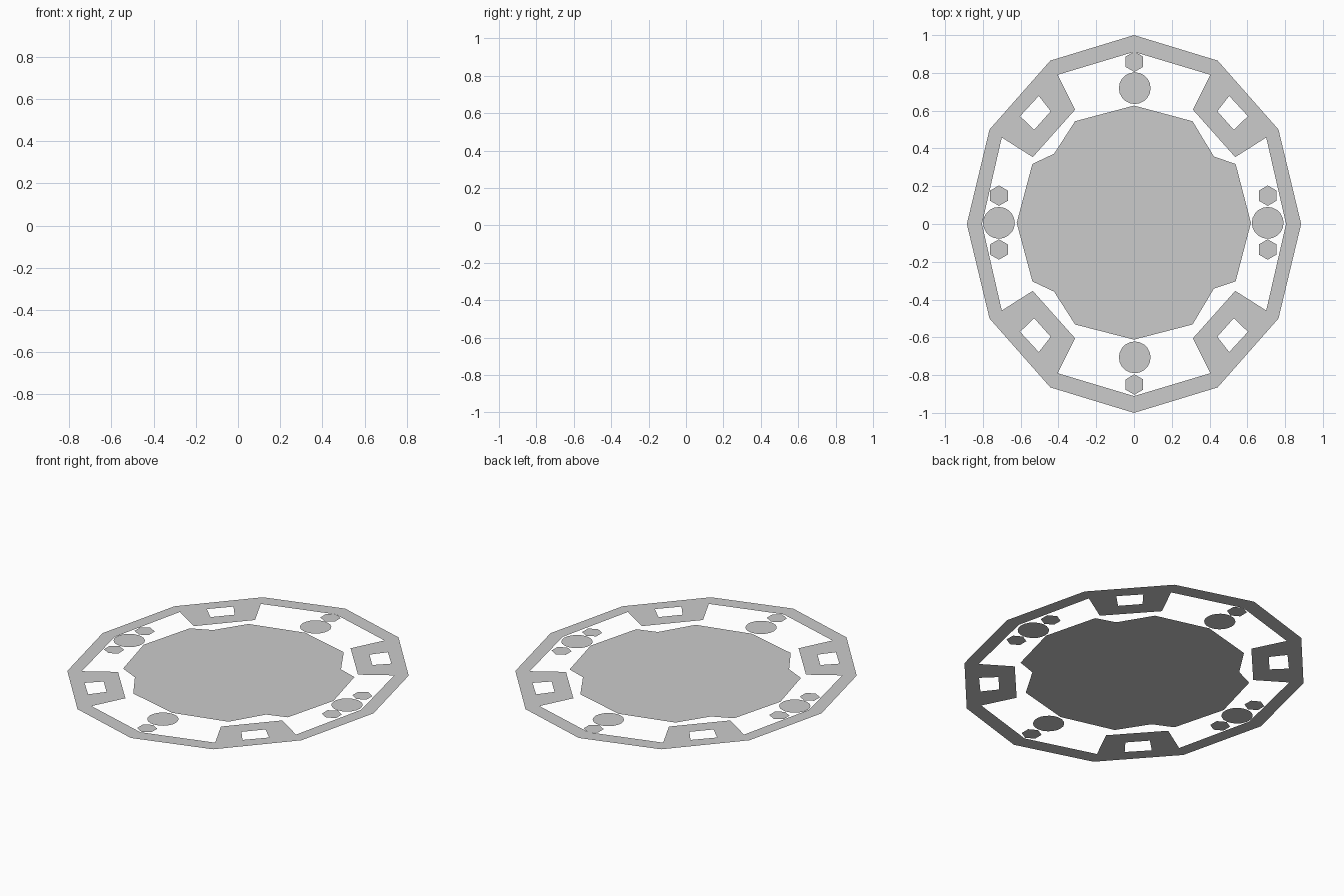
import bpy, math

if "Cube" in bpy.data.objects:
    bpy.data.objects.remove(bpy.data.objects["Cube"])


def flat_object(name, polys):
    """Flat sheet at z = 0 from 2D outlines, all facing up, shared corners merged."""
    verts, index, faces = [], {}, []
    for poly in polys:
        area = sum(a[0] * b[1] - b[0] * a[1] for a, b in zip(poly, poly[1:] + poly[:1]))
        if area < 0:
            poly = poly[::-1]
        face = []
        for x, y in poly:
            key = (round(x, 4) + 0.0, round(y, 4) + 0.0)
            if key not in index:
                index[key] = len(verts)
                verts.append((key[0], key[1], 0))
            face.append(index[key])
        faces.append(face)
    mesh = bpy.data.meshes.new(name)
    mesh.from_pydata(verts, [], faces)
    mesh.update()
    ob = bpy.data.objects.new(name, mesh)
    bpy.context.collection.objects.link(ob)
    return ob


def disc(name, x, y, r, n):
    start = math.pi / 2
    flat_object(name, [[(x + r * math.cos(start + 2 * math.pi * i / n),
                         y + r * math.sin(start + 2 * math.pi * i / n)) for i in range(n)]])


# Outer frame: one quadrant with a rectangular window in the corner tab
o0, o1, o2, o3 = (0, 1), (0.443, 0.865), (0.765, 0.5), (0.885, 0)
i0, i1, i2, i3 = (0, 0.911), (0.404, 0.79), (0.7, 0.458), (0.805, 0)
ta, tb = (0.312, 0.605), (0.536, 0.354)
h1, h2, h3, h4 = (0.504, 0.678), (0.603, 0.571), (0.529, 0.498), (0.441, 0.597)
quadrant = [[o0, o1, i1, i0], [o2, o3, i3, i2],
            [o1, o2, h2, h1], [o2, i2, tb, h3, h2],
            [tb, ta, h4, h3], [ta, i1, o1, h1, h4]]
flat_object("outer_frame", [[(x * sx, y * sy) for x, y in p]
                            for sx in (1, -1) for sy in (1, -1) for p in quadrant])

# Central floor panel with notched corners
flat_object("centre_panel", [[
    (0, 0.627), (0.31, 0.544), (0.423, 0.357), (0.538, 0.318), (0.619, 0.006),
    (0.538, -0.304), (0.423, -0.342), (0.31, -0.532), (0, -0.612),
    (-0.312, -0.532), (-0.423, -0.358), (-0.538, -0.304), (-0.621, 0.006),
    (-0.538, 0.318), (-0.423, 0.372), (-0.312, 0.544)]])

# Round pads and small hexagonal pads
for name, x, y in (("back", 0.004, 0.719), ("front", 0.004, -0.706),
                   ("left", -0.715, 0.006), ("right", 0.708, 0.006)):
    disc("round_pad_" + name, x, y, 0.084, 20)
for name, x, y in (("back", 0.002, 0.859), ("front", 0.002, -0.85),
                   ("left_back", -0.715, 0.15), ("left_front", -0.715, -0.135),
                   ("right_back", 0.708, 0.15), ("right_front", 0.708, -0.135)):
    disc("hex_pad_" + name, x, y, 0.054, 6)
